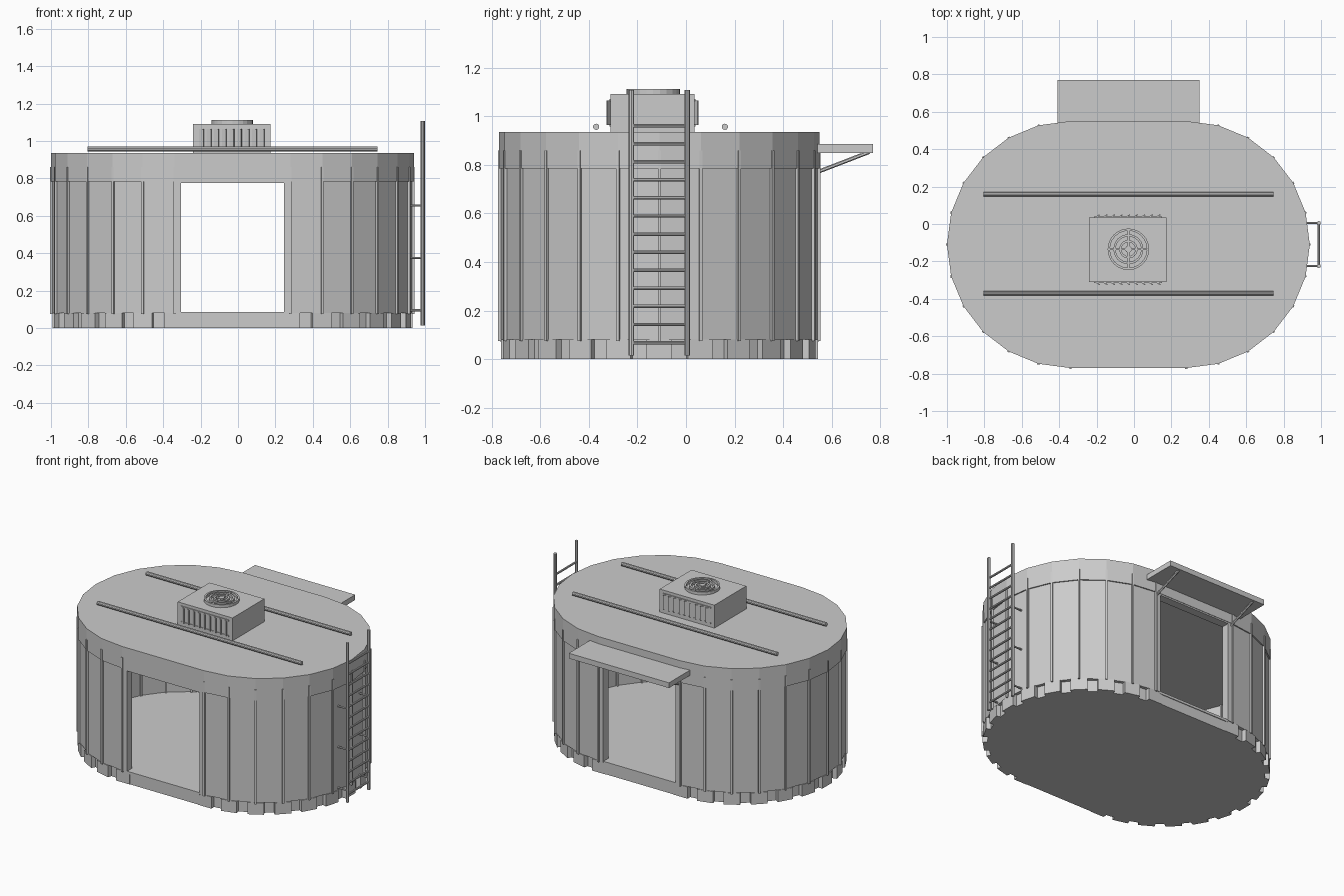
import bpy, bmesh, math
from mathutils import Vector, Matrix

if "Cube" in bpy.data.objects:
    bpy.data.objects.remove(bpy.data.objects["Cube"])

CX, CY, HALF = -0.03, -0.11, 0.31   # body centre and half length of the straight sides

grey = bpy.data.materials.new("plain grey")
grey.diffuse_color = (0.6, 0.6, 0.6, 1)
grey.use_nodes = True
grey.node_tree.nodes["Principled BSDF"].inputs["Base Color"].default_value = grey.diffuse_color


def finish(name, bm):
    bmesh.ops.recalc_face_normals(bm, faces=bm.faces)
    me = bpy.data.meshes.new(name)
    bm.to_mesh(me)
    bm.free()
    me.materials.append(grey)
    ob = bpy.data.objects.new(name, me)
    bpy.context.collection.objects.link(ob)
    return ob


def add_box(bm, lo, hi, mat=Matrix()):
    lo, hi = Vector(lo), Vector(hi)
    size = hi - lo
    m = mat @ Matrix.Translation((lo + hi) / 2) @ Matrix.Diagonal((*size, 1))
    bmesh.ops.create_cube(bm, size=1, matrix=m)


def add_rod(bm, a, b, r, n=8):
    a, b = Vector(a), Vector(b)
    d = b - a
    m = Matrix.Translation((a + b) / 2) @ d.to_track_quat('Z', 'Y').to_matrix().to_4x4()
    bmesh.ops.create_cone(bm, segments=n, radius1=r, radius2=r, depth=d.length,
                          cap_ends=True, matrix=m)


def add_prism(bm, pts, z0, z1):
    f = bm.faces.new([bm.verts.new((x, y, z0)) for x, y in pts])
    g = bmesh.ops.extrude_face_region(bm, geom=[f], use_keep_orig=True)
    bmesh.ops.translate(bm, vec=(0, 0, z1 - z0),
                        verts=[v for v in g["geom"] if isinstance(v, bmesh.types.BMVert)])


def end_arc(r, side):
    # half circle of 12 segments, from front to back on the given side
    return [(CX + side * (HALF + r * math.cos(math.radians(a))), CY + r * math.sin(math.radians(a)))
            for a in range(-90, 91, 15)]


def stadium(r):
    return end_arc(r, 1) + end_arc(r, -1)[::-1]


def corner_frames():
    # local frame at every corner of the plan: x points outwards
    for side in (1, -1):
        for a in range(-90, 91, 15):
            ang = math.radians(a if side > 0 else 180 - a)
            yield Matrix.Translation((CX + side * HALF, CY, 0)) @ Matrix.Rotation(ang, 4, 'Z')


# floor slab
bm = bmesh.new()
add_prism(bm, stadium(0.63), 0, 0.085)
finish("floor_slab", bm)

# foot blocks under the corners and door sills
bm = bmesh.new()
for m in corner_frames():
    add_box(bm, (0.57, -0.052, 0), (0.653, 0.052, 0.08), m)
finish("foot_blocks", bm)
bm = bmesh.new()
for s in (1, -1):
    add_box(bm, (CX - 0.29, CY + s * 0.6, 0), (CX + 0.29, CY + s * 0.65, 0.07))
    add_box(bm, (CX - 0.275, CY + s * 0.6, 0.07), (CX + 0.275, CY + s * 0.655, 0.087))
finish("door_sills", bm)

# curved end walls, open at front and back
DOOR = 0.275
for side, label in ((1, "right"), (-1, "left")):
    bm = bmesh.new()
    ex = CX + side * DOOR
    outer, inner = end_arc(0.652, side), end_arc(0.62, side)
    add_prism(bm, [(ex, CY - 0.652)] + outer + [(ex, CY + 0.652), (ex, CY + 0.62)]
              + inner[::-1] + [(ex, CY - 0.62)], 0.08, 0.79)
    finish(label + "_wall", bm)

# door posts and lintels
bm = bmesh.new()
for s in (1, -1):
    for t in (1, -1):
        add_box(bm, (CX + t * DOOR, CY + s * 0.6, 0.08), (CX + t * (DOOR + 0.03), CY + s * 0.657, 0.785))
    add_box(bm, (CX - DOOR, CY + s * 0.6, 0.775), (CX + DOOR, CY + s * 0.657, 0.8))
finish("door_frames", bm)

# upright ribs
bm = bmesh.new()
for m in corner_frames():
    add_box(bm, (0.608, -0.006, 0.075), (0.664, 0.006, 0.86), m)
finish("wall_ribs", bm)

# roof with rim
bm = bmesh.new()
add_prism(bm, stadium(0.66), 0.785, 0.935)
finish("roof", bm)

# roof rails
bm = bmesh.new()
for y in (0.16, -0.37):
    add_rod(bm, (-0.805, y, 0.957), (0.745, y, 0.957), 0.013, 10)
finish("roof_rails", bm)

# cooling unit
bm = bmesh.new()
add_box(bm, (-0.24, -0.31, 0.935), (0.175, 0.035, 1.092))
finish("cooling_unit", bm)

# louvre frames and slats on both long sides
bm = bmesh.new()
for y, s in ((0.035, 1), (-0.31, -1)):
    for z in (0.962, 1.068):
        add_box(bm, (-0.215, y, z - 0.004), (0.15, y + s * 0.005, z + 0.004))
    for i in range(9):
        m = Matrix.Translation((-0.195 + i * 0.0405, y + s * 0.007, 1.015)) @ Matrix.Rotation(s * 0.6, 4, 'Z')
        add_box(bm, (-0.014, -0.003, -0.05), (0.014, 0.003, 0.05), m)
finish("louvre_slats", bm)

# fan guard: rings, hub and cross bars
FAN = Matrix.Translation((-0.03, -0.135, 0))
bm = bmesh.new()
for r in (0.105, 0.074, 0.043):
    n = 24
    rings = []
    for i in range(n):
        a = 2 * math.pi * i / n
        rings.append([bm.verts.new(FAN @ Vector((q * math.cos(a), q * math.sin(a), z)))
                      for q, z in ((r - 0.006, 1.09), (r + 0.006, 1.09), (r + 0.006, 1.112), (r - 0.006, 1.112))])
    for i in range(n):
        p, q = rings[i], rings[(i + 1) % n]
        for k in range(4):
            bm.faces.new((p[k], q[k], q[(k + 1) % 4], p[(k + 1) % 4]))
for a in (0, math.pi / 2):
    add_box(bm, (-0.105, -0.005, 1.098), (0.105, 0.005, 1.11), FAN @ Matrix.Rotation(a, 4, 'Z'))
add_rod(bm, FAN @ Vector((0, 0, 1.09)), FAN @ Vector((0, 0, 1.112)), 0.018, 16)
finish("fan_guard", bm)

# ladder on the right end
bm = bmesh.new()
for y in (-0.225, 0.005):
    add_rod(bm, (0.988, y, 0.015), (0.988, y, 1.108), 0.011)
    for z in (0.095, 0.375, 0.655):
        add_rod(bm, (0.90, y, z), (0.988, y, z), 0.006)
for i in range(13):
    z = 0.068 + i * 0.0745
    add_rod(bm, (0.988, -0.225, z), (0.988, 0.005, z), 0.007)
finish("ladder", bm)

# awning over the back door with slanted struts
bm = bmesh.new()
add_box(bm, (-0.41, 0.54, 0.85), (0.35, 0.77, 0.886))
finish("awning", bm)
bm = bmesh.new()
for x in (-0.33, 0.27):
    add_rod(bm, (x, 0.545, 0.772), (x, 0.755, 0.853), 0.008, 6)
finish("awning_struts", bm)
